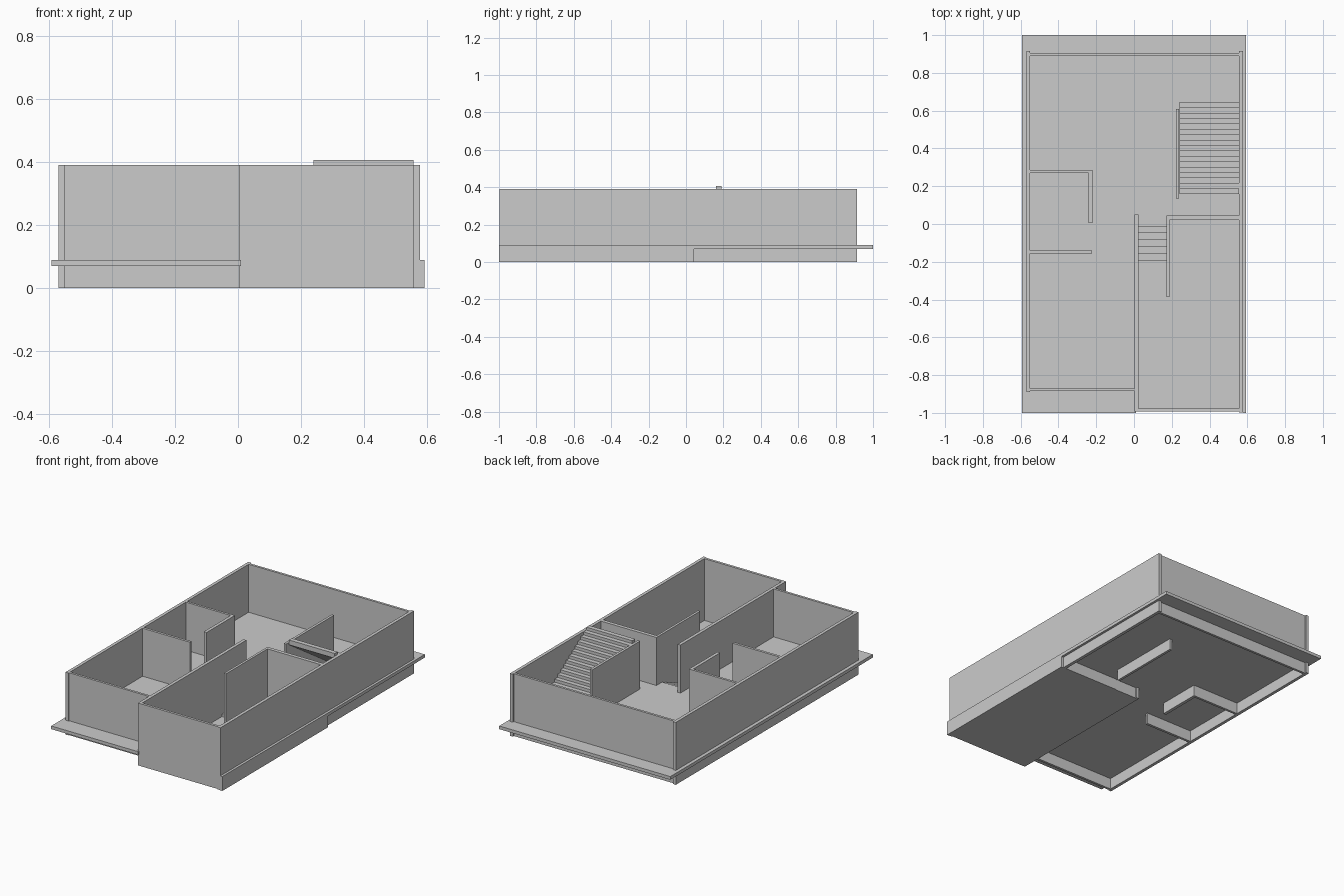
import bpy, bmesh

if "Cube" in bpy.data.objects:
    bpy.data.objects.remove(bpy.data.objects["Cube"])

TOP = 0.39      # wall top
FLOOR = 0.09    # main floor level
LOW = 0.004     # sunken floor level


def finish(name, bm):
    bmesh.ops.recalc_face_normals(bm, faces=bm.faces)
    me = bpy.data.meshes.new(name)
    bm.to_mesh(me)
    bm.free()
    ob = bpy.data.objects.new(name, me)
    bpy.context.collection.objects.link(ob)
    return ob


def prism(name, points, offset):
    """Extrude a closed outline of 3D points along an offset vector."""
    bm = bmesh.new()
    face = bm.faces.new([bm.verts.new(p) for p in points])
    out = bmesh.ops.extrude_face_region(bm, geom=[face])
    verts = [g for g in out["geom"] if isinstance(g, bmesh.types.BMVert)]
    bmesh.ops.translate(bm, vec=offset, verts=verts)
    return finish(name, bm)


def box(name, x0, x1, y0, y1, z0=0.0, z1=TOP):
    return prism(name, [(x0, y0, z0), (x1, y0, z0), (x1, y1, z0), (x0, y1, z0)],
                 (0, 0, z1 - z0))


# L-shaped main floor slab with overhanging edge
outline = [(-0.592, -1), (0.01, -1), (0.01, 0.042), (0.592, 0.042), (0.592, 1), (-0.592, 1)]
prism("main_floor", [(x, y, 0.07) for x, y in outline], (0, 0, 0.02))

# Sunken room floor and the curb along its outer side
box("sunken_floor", 0.02, 0.577, -0.98, 0.03, 0, LOW)
box("side_curb", 0.577, 0.592, -1, 0.042, 0, FLOOR)
box("sunken_room_back_curb", 0.02, 0.577, 0.022, 0.042, 0, FLOOR)

# Walls: x0, x1, y0, y1
walls = {
    "left_wall": (-0.57, -0.55, -0.89, 0.915),
    "right_wall": (0.557, 0.577, -0.998, 0.915),
    "back_wall": (-0.55, 0.557, 0.89, 0.905),
    "front_left_wall": (-0.55, 0.003, -0.885, -0.87),
    "front_right_wall": (0.003, 0.557, -0.993, -0.977),
    "dividing_wall": (0.003, 0.023, -0.977, 0.05),
    "sunken_room_back_wall": (0.188, 0.557, 0.022, 0.045),
    "entry_stair_wall": (0.173, 0.188, -0.387, 0.045),
    "small_room_back_wall": (-0.55, -0.22, 0.27, 0.285),
    "small_room_side_wall": (-0.24, -0.22, 0.005, 0.27),
    "small_room_front_wall": (-0.55, -0.222, -0.157, -0.141),
    "staircase_wall": (0.222, 0.238, 0.135, 0.61),
}
for name, dims in walls.items():
    box(name, *dims)

# Short stair from the sunken room up to the main floor
n = 6
profile = [(0.042, LOW), (-0.192, LOW)]
for i in range(n):
    y, z = -0.192 + 0.036 * i, LOW + (FLOOR - LOW) * (i + 1) / n
    profile += [(y, z), (0.042 if i == n - 1 else y + 0.036, z)]
prism("short_stair", [(0.023, y, z) for y, z in profile], (0.15, 0, 0))

# Main staircase: stepped top with a sloping underside
n, y0, y1, z1 = 17, 0.645, 0.16, 0.407
run, rise = (y1 - y0) / n, (z1 - FLOOR) / n
profile = [(y0, FLOOR)]
for i in range(n):
    y, z = y0 + run * i, FLOOR + rise * (i + 1)
    profile += [(y, z), (y + run, z)]
profile += [(y1, z1 - 0.03), (y0 + run * 1.6, FLOOR)]
prism("main_staircase", [(0.24, y, z) for y, z in profile], (0.317, 0, 0))
